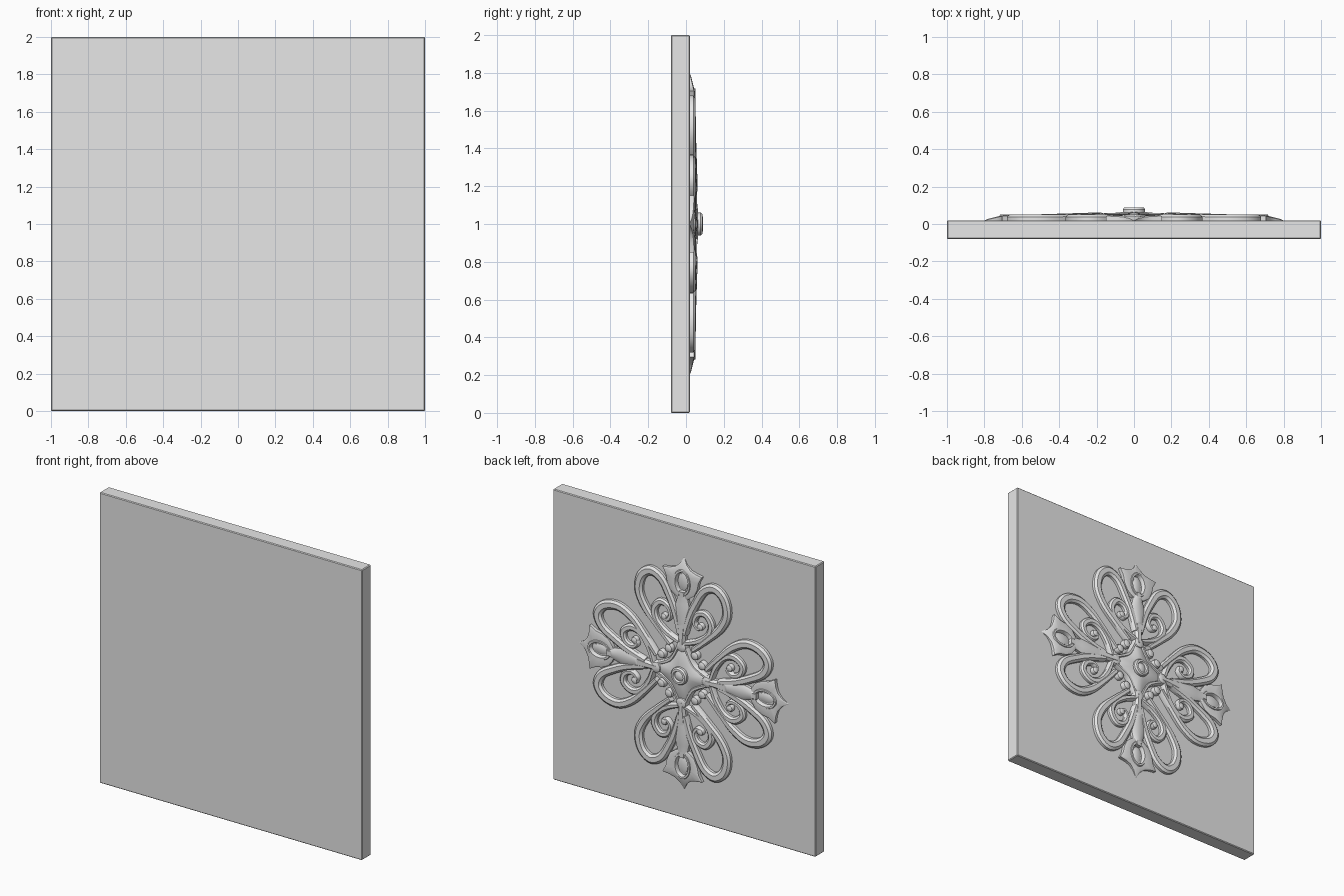
import bpy, bmesh, math
from mathutils import Vector, Matrix

cube = bpy.data.objects.get("Cube")
if cube:
    bpy.data.objects.remove(cube, do_unlink=True)

grey = bpy.data.materials.new("plain grey")
grey.use_nodes = True
grey.diffuse_color = (0.8, 0.8, 0.8, 1)
grey.node_tree.nodes["Principled BSDF"].inputs["Base Color"].default_value = (0.8, 0.8, 0.8, 1)

BACK = 0.02      # y of the slab's carved side
SINK = -0.004    # ornament is set slightly into the slab


def finish(bm, name, smooth=True):
    bmesh.ops.recalc_face_normals(bm, faces=bm.faces)
    mesh = bpy.data.meshes.new(name)
    bm.to_mesh(mesh)
    bm.free()
    mesh.materials.append(grey)
    obj = bpy.data.objects.new(name, mesh)
    bpy.context.collection.objects.link(obj)
    if smooth:
        bpy.ops.object.select_all(action='DESELECT')
        obj.select_set(True)
        bpy.context.view_layer.objects.active = obj
        bpy.ops.object.shade_smooth_by_angle(angle=math.radians(35))
    return obj


def relief(bm, name, turns=4, mirror=False):
    """Repeat a part drawn as (across, up, height) around the centre and stand it on the slab."""
    for v in bm.verts:  # the ornament swells towards its middle
        r = math.hypot(v.co.x, v.co.y)
        if v.co.z > 0:
            v.co.z *= 1 + 0.5 * max(0, 1 - r / 0.5)
    base = bm.verts[:] + bm.edges[:] + bm.faces[:]

    def copy(geom, matrix):
        new = bmesh.ops.duplicate(bm, geom=geom)["geom"]
        verts = [g for g in new if isinstance(g, bmesh.types.BMVert)]
        bmesh.ops.transform(bm, matrix=matrix, verts=verts)
        return new

    if mirror:
        base = base + copy(base, Matrix.Diagonal((-1, 1, 1, 1)))
    for k in range(1, turns):
        copy(base, Matrix.Rotation(k * math.tau / turns, 4, 'Z'))
    for v in bm.verts:
        a, b, h = v.co
        v.co = (a, BACK + h, 1 + b)
    return finish(bm, name)


def spline(points, steps=6, closed=False):
    """Catmull-Rom curve through points of (across, up, half width)."""
    p = [Vector(q) for q in points]
    n = len(p)
    get = (lambda i: p[i % n]) if closed else (lambda i: p[max(0, min(n - 1, i))])
    out = []
    for i in range(n if closed else n - 1):
        a, b, c, d = get(i - 1), get(i), get(i + 1), get(i + 2)
        for s in range(steps):
            t = s / steps
            out.append(0.5 * (2 * b + (c - a) * t + (2 * a - 5 * b + 4 * c - d) * t ** 2
                              + (3 * b - a - 3 * c + d) * t ** 3))
    return out if closed else out + [p[-1]]


def strand(bm, points, height, closed=False):
    """Sweep a bevelled strip along a curve."""
    path = spline(points, closed=closed)
    n = len(path)
    section = ((-1, SINK), (-1, 0.6 * height), (-0.5, height),
               (0.5, height), (1, 0.6 * height), (1, SINK))
    rings = []
    for i, q in enumerate(path):
        nxt = path[(i + 1) % n] if closed else path[min(i + 1, n - 1)]
        prv = path[i - 1] if closed else path[max(i - 1, 0)]
        side = Vector((prv.y - nxt.y, nxt.x - prv.x)).normalized()
        rings.append([bm.verts.new((q.x + side.x * q.z * u, q.y + side.y * q.z * u, h))
                      for u, h in section])
    for i in range(n if closed else n - 1):
        r, s = rings[i], rings[(i + 1) % n]
        for k in range(6):
            m = (k + 1) % 6
            bm.faces.new((r[k], r[m], s[m], s[k]))
    if not closed:
        bm.faces.new(rings[0])
        bm.faces.new(rings[-1])


def stack(bm, loops, cap=True):
    """Join equal closed loops of (across, up, height) into a shell."""
    rings = [[bm.verts.new(c) for c in loop] for loop in loops]
    n = len(rings[0])
    for r, s in zip(rings, rings[1:]):
        for k in range(n):
            bm.faces.new((r[k], r[(k + 1) % n], s[(k + 1) % n], s[k]))
    if cap:
        bm.faces.new(rings[-1])


def oval(cx, cy, rx, ry, h, n=16):
    return [(cx + rx * math.cos(k * math.tau / n), cy + ry * math.sin(k * math.tau / n), h)
            for k in range(n)]


def bead(bm, cx, cy, r, height):
    stack(bm, [oval(cx, cy, r * s, r * s, height * h)
               for s, h in ((1, -0.1), (1, 0.55), (0.85, 0.85), (0.5, 1))])


# Square slab with slightly softened edges
bm = bmesh.new()
bmesh.ops.create_cube(bm, size=1, matrix=Matrix.Translation((0, -0.03, 1)) @ Matrix.Diagonal((2, 0.1, 2, 1)))
bmesh.ops.bevel(bm, geom=bm.edges[:], offset=0.005, segments=1, affect='EDGES')
finish(bm, "slab", smooth=False)

# Large outer scrolls, a mirrored pair on each arm
bm = bmesh.new()
strand(bm, [(0.085, 0.19, 0.018), (0.19, 0.285, 0.022), (0.285, 0.385, 0.028), (0.335, 0.49, 0.03),
            (0.315, 0.595, 0.032), (0.245, 0.648, 0.032), (0.165, 0.615, 0.03),
            (0.105, 0.52, 0.028), (0.055, 0.41, 0.026), (0.02, 0.28, 0.018)], 0.031)
relief(bm, "outer_scrolls", mirror=True)

# Small inner scrolls curling to a round end
bm = bmesh.new()
strand(bm, [(0.025, 0.22, 0.016), (0.115, 0.255, 0.02), (0.195, 0.315, 0.023), (0.218, 0.39, 0.024),
            (0.175, 0.452, 0.023), (0.115, 0.44, 0.02), (0.09, 0.385, 0.017),
            (0.115, 0.345, 0.014), (0.14, 0.355, 0.012)], 0.027)
bead(bm, 0.138, 0.362, 0.024, 0.029)
relief(bm, "inner_scrolls", mirror=True)

# Flared stem along each arm
bm = bmesh.new()
strand(bm, [(0, 0.19, 0.022), (0, 0.28, 0.03), (0, 0.38, 0.05),
            (0, 0.45, 0.055), (0, 0.52, 0.04), (0, 0.57, 0.03)], 0.032)
relief(bm, "stems")

# Pointed tips with an oval opening, sloping down to the outer point
half = [(0, 0.80), (0.025, 0.755), (0.06, 0.725), (0.10, 0.712), (0.15, 0.705), (0.125, 0.66),
        (0.115, 0.61), (0.09, 0.56), (0.05, 0.53), (0, 0.515)]
outline = half + [(-a, b) for a, b in half[-2:0:-1]]


def tip_loop(scale, drop):
    loop = []
    for a, b in outline:
        a, b = a * scale, 0.63 + (b - 0.63) * scale
        loop.append((a, b, max(0.002, min(0.027, (0.81 - b) * 0.25)) - drop))
    return loop


opening = []
for a, b in outline:
    t = math.atan2((b - 0.63) / 0.085, a / 0.058)
    opening.append((0.055 * math.cos(t), 0.63 + 0.08 * math.sin(t)))
bm = bmesh.new()
stack(bm, [[(a, b, SINK) for a, b in outline], tip_loop(1, 0.004), tip_loop(0.9, 0),
           [(a, b, 0.024) for a, b in opening], [(a, b, 0.003) for a, b in opening]])
relief(bm, "arm_tips")

# Raised oval rims and small jewels in the tips
bm = bmesh.new()
strand(bm, [(a, b, 0.012) for a, b, _ in oval(0, 0.63, 0.056, 0.08, 0, 8)], 0.03, closed=True)
stack(bm, [oval(0, 0.63, 0.034 * s, 0.058 * s, h) for s, h in ((1, SINK), (1, 0.008), (0.6, 0.014))])
relief(bm, "tip_rims")

# Central plate with four hollow sides
plate = []
for k in range(4):
    for j in range(8):
        t = j / 8
        r = 0.2 - 0.085 * math.sin(math.pi * t) ** 0.8
        ang = (k + t) * math.pi / 2
        plate.append((r * math.cos(ang), r * math.sin(ang)))
bm = bmesh.new()
stack(bm, [[(a * s, b * s, h) for a, b in plate]
           for s, h in ((1, SINK), (1, 0.018), (0.92, 0.022), (0.4, 0.03))])
relief(bm, "centre_plate", turns=1)

# Curved bars framing the plate
bm = bmesh.new()
strand(bm, [(0.03, 0.185, 0.012), (0.055, 0.13, 0.014), (0.085, 0.085, 0.015),
            (0.13, 0.055, 0.014), (0.185, 0.03, 0.012)], 0.026)
relief(bm, "centre_bars")

# Beads on the axes and in pairs on the diagonals
bm = bmesh.new()
bead(bm, 0, 0.195, 0.04, 0.031)
for a, b in ((0.1, 0.155), (0.155, 0.1)):
    bead(bm, a, b, 0.03, 0.028)
relief(bm, "beads")

# Central boss with a sunken middle
bm = bmesh.new()
stack(bm, [oval(0, 0, r, r, h) for r, h in ((0.06, SINK), (0.06, 0.04), (0.052, 0.047),
                                            (0.038, 0.047), (0.032, 0.038), (0.015, 0.043))])
relief(bm, "centre_boss", turns=1)
